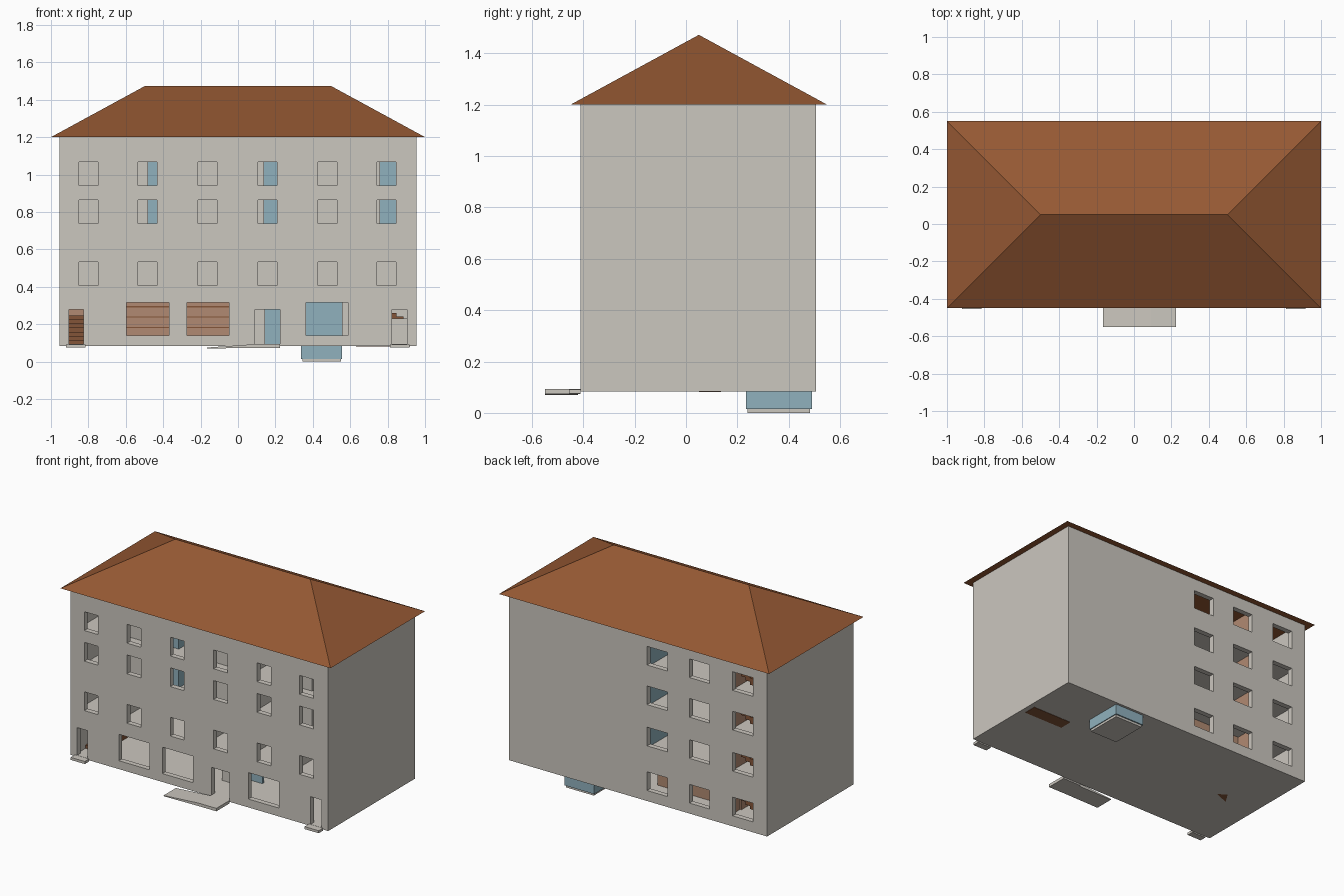
import bpy, bmesh

old = bpy.data.objects.get("Cube")
if old:
    bpy.data.objects.remove(old, do_unlink=True)


def material(name, r, g, b):
    m = bpy.data.materials.new(name)
    m.use_nodes = True
    m.diffuse_color = (r, g, b, 1)
    m.node_tree.nodes["Principled BSDF"].inputs["Base Color"].default_value = (r, g, b, 1)
    return m


PLASTER = material("pale_plaster", .60, .57, .52)
ROOF = material("roof_brown", .30, .098, .033)
BLUE = material("dusty_blue", .28, .44, .51)
WOOD = material("tan_wood", .44, .255, .168)
STAIR = material("stair_brown", .23, .09, .04)


def finish(name, bm, mat):
    bmesh.ops.recalc_face_normals(bm, faces=bm.faces)
    me = bpy.data.meshes.new(name)
    bm.to_mesh(me)
    bm.free()
    ob = bpy.data.objects.new(name, me)
    bpy.context.collection.objects.link(ob)
    if mat:
        me.materials.append(mat)
    return ob


def add_box(bm, x, y, z):
    verts = bmesh.ops.create_cube(bm, size=1)["verts"]
    for v in verts:
        for i, (a, b) in enumerate((x, y, z)):
            v.co[i] = b if v.co[i] > 0 else a


def boxes(name, mat, *parts):
    bm = bmesh.new()
    for p in parts:
        add_box(bm, *p)
    return finish(name, bm, mat)


def wall_with_openings(name, x, y, z, openings):
    """Solid wall pierced by (x range, z range) openings."""
    wall = boxes(name, PLASTER, (x, y, z))
    cutter = boxes(name + "_cutter", None,
                   *[(ox, (y[0] - .1, y[1] + .1), oz) for ox, oz in openings])
    cutter.hide_render = True
    mod = wall.modifiers.new("openings", "BOOLEAN")
    mod.operation, mod.solver, mod.object = "DIFFERENCE", "EXACT", cutter
    graph = bpy.context.evaluated_depsgraph_get()
    me = bpy.data.meshes.new_from_object(wall.evaluated_get(graph))
    wall.modifiers.clear()
    wall.data = me
    bpy.data.objects.remove(cutter, do_unlink=True)


W, FRONT, BACK, BASE, TOP, T = .955, -.41, .506, .083, 1.2, .035
FLOORS = [.093, .385, .665, .925]

# Front wall: window grid, three shop windows, three doors
front = [((c - .051, c + .051), (lo, lo + .126))
         for c in (-.80, -.484, -.163, .158, .479, .794) for lo in (.406, .737, .942)]
front += [((a, a + .225), (.139, .316)) for a in (-.595, -.273, .364)]
front += [((a, b), (.093, .278)) for a, b in ((-.904, -.827), (.091, .225), (.824, .904))]
wall_with_openings("front_wall", (-W, W), (FRONT, FRONT + T), (BASE, TOP), front)

# Back wall: windows only toward one end
back = [((c - .075, c + .075), (lo, lo + .125))
        for c in (-.141, -.455, -.775) for lo in (.153, .452, .728, .993)]
wall_with_openings("back_wall", (-W, W), (BACK - T, BACK), (BASE, TOP), back)

# End walls and floor slabs
for name, s in (("left", 1), ("right", -1)):
    boxes(name + "_end_wall", PLASTER,
          (sorted((s * W, s * (W - T))), (FRONT + T, BACK - T), (BASE, TOP)))
inside = (-W + T, W - T), (FRONT + T, BACK - T)
boxes("floor_slabs", PLASTER, (*inside, (BASE, FLOORS[0])),
      *[(*inside, (z - .03, z)) for z in FLOORS[1:]])

# Hip roof
bm = bmesh.new()
eave = [bm.verts.new((x, y, TOP)) for x, y in ((-1, -.45), (1, -.45), (1, .55), (-1, .55))]
ridge = [bm.verts.new((x, .05, 1.472)) for x in (-.5, .5)]
a, b, c, d = eave
for f in ((a, b, ridge[1], ridge[0]), (b, c, ridge[1]), (c, d, ridge[0], ridge[1]),
          (d, a, ridge[0]), eave):
    bm.faces.new(f)
finish("hip_roof", bm, ROOF)

# Middle walls of the upper storeys
boxes("corridor_wall", PLASTER, ((-W + T, W - T), (-.02, .0), (FLOORS[1], TOP)))
boxes("room_dividers", PLASTER,
      *[((x, x + .02), (FRONT + T, -.02), (FLOORS[1], TOP)) for x in (-.64, -.02, .3, .64)])
boxes("front_partitions", PLASTER,
      ((-.62, -.48), (-.30, -.28), (FLOORS[2], TOP)),
      ((0, .14), (-.30, -.28), (FLOORS[2], TOP)),
      ((.66, .758), (-.30, -.28), (FLOORS[2], TOP)))

# Blue bathroom blocks behind the upper front windows
boxes("blue_front_rooms", BLUE,
      *[((x0, x1), (-.27, -.03), (FLOORS[2], TOP))
        for x0, x1 in ((-.48, -.25), (.14, .29), (.758, .92))])
boxes("blue_back_room", BLUE, ((.0, .1), (.01, .47), (FLOORS[1], TOP)))

# Lift shaft with its pit below the ground floor
boxes("lift_shaft", BLUE, ((.337, .556), (.233, .49), (.015, TOP)))
boxes("lift_pit_base", PLASTER, ((.345, .55), (.24, .482), (0, .015)))

# Ground floor interior
boxes("wood_core", WOOD, ((-.62, .0), (.1, .3), (FLOORS[0], FLOORS[1] - .03)))
boxes("shelf_lines", STAIR,
      *[((-.62, 0), (.094, .1), (z, z + .006)) for z in (.18, .235, .29)])
boxes("lobby_blue_wall", BLUE, ((.145, .25), (-.1, -.08), (FLOORS[0], FLOORS[1] - .03)))
boxes("lobby_walls", PLASTER,
      ((.02, .145), (-.2, -.18), (FLOORS[0], FLOORS[1] - .03)),
      ((.556, .62), (.05, .07), (FLOORS[0], FLOORS[1] - .03)),
      ((.78, .92), (-.2, -.18), (FLOORS[0], .23)))

# Straight flight behind the right-hand entrance, its footings showing below
step = .29 / 8
boxes("entrance_flight", STAIR,
      *[((.63 + i * step, .63 + (i + 1) * step), (.05, .137), (BASE - .002, .35 - i * .018))
        for i in range(8)])

# Steps rising inward behind the other entrance
boxes("entry_steps", STAIR,
      *[((-.92, -.8), (-.3 + i * .035, -.02), (FLOORS[0] + i * .022, FLOORS[0] + (i + 1) * .022))
        for i in range(7)])
bm = bmesh.new()
bm.faces.new([bm.verts.new((x, y, BASE - .001)) for x, y in ((-.74, .0), (-.64, .04), (-.69, .08))])
finish("stair_footing", bm, STAIR)

# Stairwell at the back corner: wood lining and a flight on every storey
boxes("stairwell_lining", WOOD, ((-.92, -.6), (.16, .18), (FLOORS[0], TOP)),
      ((-.61, -.59), (.16, .46), (FLOORS[0], TOP)))
tread = .3 / 9
boxes("stair_flights", STAIR,
      *[((-.92 + i * tread, -.92 + (i + 1) * tread), (.19, .40),
         (z + i * .02, z + (i + 1) * .025))
        for z in FLOORS for i in range(9)])

# Door steps, landing and ramp outside
boxes("door_steps", PLASTER,
      *[((c - .052, c + .052), (-.455, FRONT), (.075, .092)) for c in (-.868, .864)])
boxes("entrance_landing", PLASTER, ((.09, .225), (-.55, FRONT), (.073, .093)))
bm = bmesh.new()
side = bm.faces.new([bm.verts.new((x, -.55, z)) for x, z in
                     ((-.166, .07), (.09, .073), (.09, .093), (-.166, .075))])
ext = bmesh.ops.extrude_face_region(bm, geom=[side])["geom"]
bmesh.ops.translate(bm, vec=(0, .13, 0), verts=[v for v in ext if isinstance(v, bmesh.types.BMVert)])
finish("entrance_ramp", bm, PLASTER)
